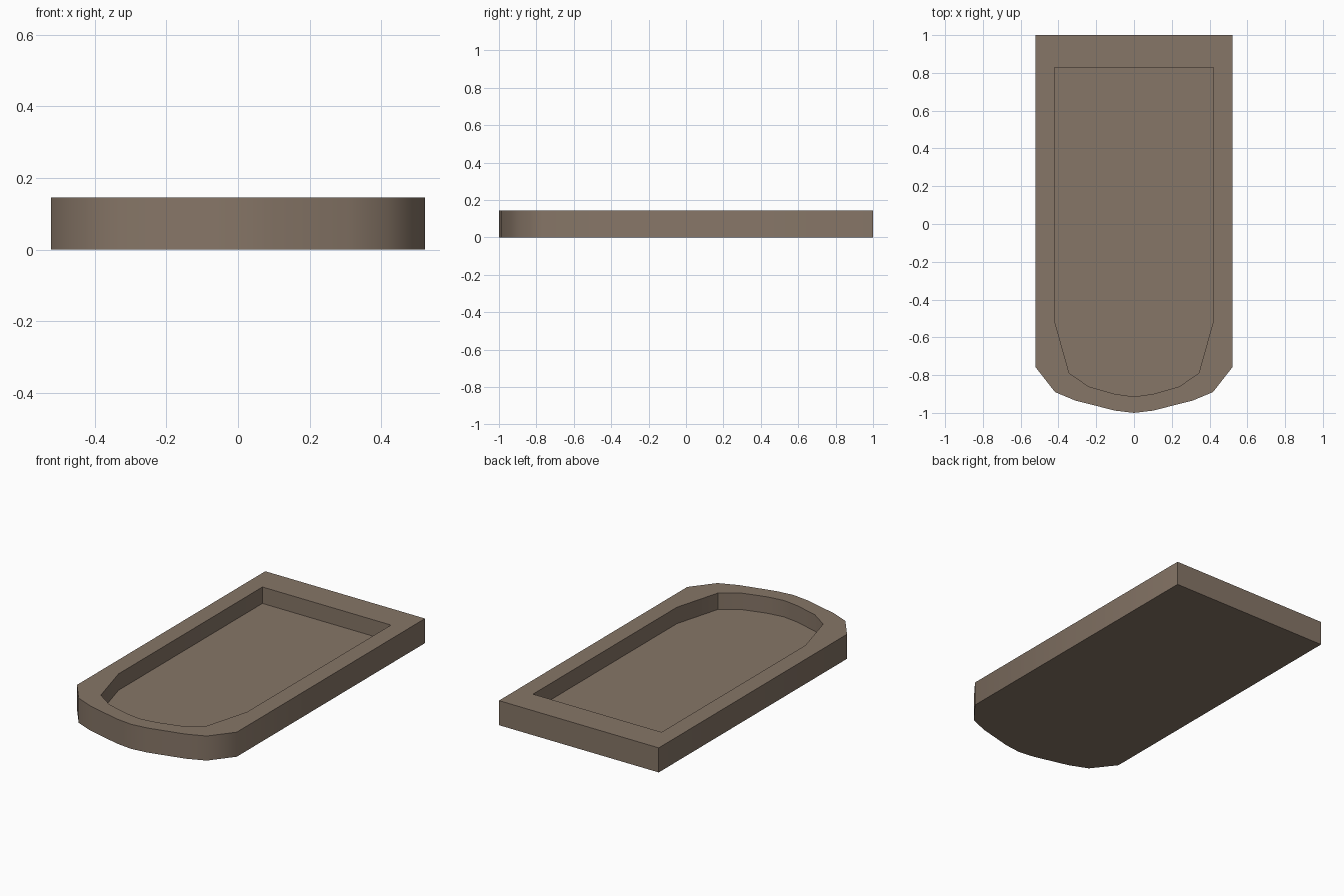
import bpy, bmesh, math

if "Cube" in bpy.data.objects:
    bpy.data.objects.remove(bpy.data.objects["Cube"])

HEIGHT = 0.145
FLOOR = 0.048

# Right half of each outline, from back corner round to the front centre
OUTER = [(0.522, 1.0), (0.522, -0.757), (0.418, -0.89), (0.31, -0.935), (0.10, -0.988), (0, -1.0)]
INNER = [(0.42, 0.828), (0.42, -0.515), (0.343, -0.79), (0.24, -0.86), (0.10, -0.9), (0, -0.914)]


def mirrored(half):
    return half + [(-x, y) for x, y in reversed(half[:-1])]


def ring(bm, half, z):
    return [bm.verts.new((x, y, z)) for x, y in mirrored(half)]


def bridge(bm, a, b, smooth):
    n = len(a)
    for i in range(n):
        j = (i + 1) % n
        bm.faces.new((a[i], a[j], b[j], b[i])).smooth = smooth


# Tray: underside, outer wall, rim, recess wall, recess floor
bm = bmesh.new()
rings = [ring(bm, OUTER, 0), ring(bm, OUTER, HEIGHT),
         ring(bm, INNER, HEIGHT), ring(bm, INNER, FLOOR)]
bm.faces.new(rings[0])
for k in range(3):
    bridge(bm, rings[k], rings[k + 1], k != 1)
bm.faces.new(rings[3])
bmesh.ops.recalc_face_normals(bm, faces=bm.faces)

# Keep corners sharp, curved front smooth
for e in bm.edges:
    e.smooth = e.calc_face_angle(0) < math.radians(40)

mesh = bpy.data.meshes.new("recessed_tray")
bm.to_mesh(mesh)
bm.free()
tray = bpy.data.objects.new("recessed_tray", mesh)
bpy.context.collection.objects.link(tray)

mat = bpy.data.materials.new("brown")
mat.diffuse_color = (0.24, 0.18, 0.135, 1)
mat.use_nodes = True
mat.node_tree.nodes["Principled BSDF"].inputs["Base Color"].default_value = mat.diffuse_color
mesh.materials.append(mat)
